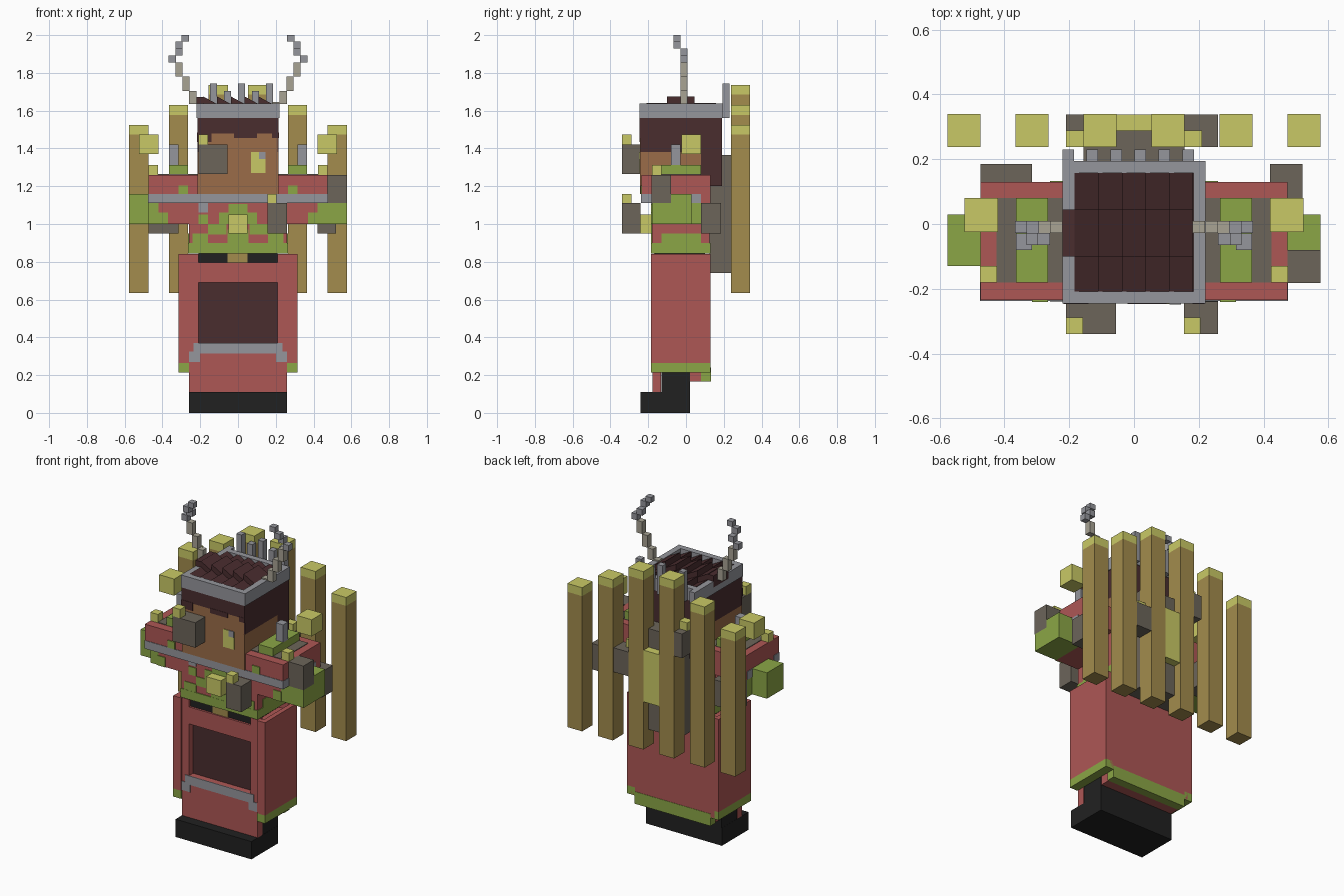
import bpy, bmesh


def lin(c):
    c /= 255
    return c / 12.92 if c <= 0.04045 else ((c + 0.055) / 1.055) ** 2.4


COLORS = {
    "red_cloth": (174, 87, 85), "green_trim": (139, 166, 70), "grey_metal": (149, 150, 156),
    "dark_hair": (74, 45, 47), "brown_skin": (155, 108, 72), "stone": (108, 101, 90),
    "yellow_glow": (201, 201, 102), "gold_wood": (163, 140, 77), "black_leather": (33, 33, 33),
    "beige_horn": (168, 163, 148),
}
MATS = {}
for name, rgb in COLORS.items():
    m = bpy.data.materials.new(name)
    m.diffuse_color = (*[lin(c) for c in rgb], 1)
    MATS[name] = m


def finish(name, color, bm):
    bmesh.ops.recalc_face_normals(bm, faces=bm.faces)
    me = bpy.data.meshes.new(name)
    bm.to_mesh(me)
    bm.free()
    me.materials.append(MATS[color])
    ob = bpy.data.objects.new(name, me)
    bpy.context.collection.objects.link(ob)
    return ob


def box(name, color, x0, x1, y0, y1, z0, z1):
    bm = bmesh.new()
    bmesh.ops.create_cube(bm, size=1)
    for v in bm.verts:
        v.co.x = x1 if v.co.x > 0 else x0
        v.co.y = y1 if v.co.y > 0 else y0
        v.co.z = z1 if v.co.z > 0 else z0
    return finish(name, color, bm)


def pair(name, color, x0, x1, *yz):
    box(name + "_right", color, x0, x1, *yz)
    box(name + "_left", color, -x1, -x0, *yz)


def plate(name, color, x0, x1, z0, z1, y):
    """thin painted patch on a front-facing surface at depth y"""
    box(name, color, x0, x1, y - 0.004, y + 0.002, z0, z1)


# Boots and legs
box("boots", "black_leather", -0.26, 0.26, -0.24, 0.02, 0, 0.11)
box("legs", "black_leather", -0.259, 0.259, -0.13, 0.02, 0.11, 0.23)

# Robe: core, side walls, back wall with stepped hem
box("robe_core", "red_cloth", -0.285, 0.285, -0.125, 0.10, 0.23, 0.80)
pair("robe_side", "red_cloth", 0.285, 0.315, -0.185, 0.13, 0.265, 0.84)
pair("robe_side_hem", "green_trim", 0.26, 0.315, -0.185, 0.13, 0.215, 0.265)
pair("robe_front_edge", "red_cloth", 0.26, 0.315, -0.185, -0.155, 0.265, 0.84)
box("robe_back", "red_cloth", -0.285, 0.285, 0.10, 0.13, 0.22, 0.84)
box("robe_back_hem", "green_trim", -0.26, 0.26, 0.08, 0.132, 0.165, 0.22)
box("robe_back_hem_upper", "green_trim", -0.26, 0.26, 0.12, 0.132, 0.22, 0.24)
box("robe_lining", "red_cloth", -0.255, 0.255, 0.02, 0.08, 0.165, 0.23)

# Front apron: framed dark panel with grey hem
box("apron_lower", "red_cloth", -0.26, 0.26, -0.178, -0.132, 0.11, 0.37)
box("apron_upper", "red_cloth", -0.26, 0.26, -0.178, -0.132, 0.69, 0.795)
pair("apron_side", "red_cloth", 0.21, 0.26, -0.178, -0.132, 0.37, 0.84)
box("apron_panel", "dark_hair", -0.21, 0.21, -0.14, -0.12, 0.36, 0.70)
plate("apron_hem", "grey_metal", -0.235, 0.235, 0.315, 0.37, -0.178)
for s in (-1, 1):
    a, b = sorted((s * 0.20, s * 0.262))
    plate("apron_hem_corner", "grey_metal", a, b, 0.27, 0.325, -0.178)

# Belt behind the apron notch
box("belt", "black_leather", -0.21, 0.21, -0.165, 0.10, 0.78, 0.85)
plate("belt_buckle", "gold_wood", -0.055, 0.05, 0.79, 0.85, -0.166)

# Torso with green vest pattern
box("torso", "red_cloth", -0.26, 0.26, -0.18, 0.125, 0.845, 1.2)
box("vest_hem", "green_trim", -0.264, 0.264, -0.185, 0.13, 0.845, 0.90)
pair("vest_side", "green_trim", 0.255, 0.264, -0.13, 0.08, 0.90, 0.95)
VEST = [(0.16, 0.24, 0.90, 0.95), (0.0, 0.055, 0.90, 0.97), (0.06, 0.16, 0.945, 1.0),
        (0.04, 0.10, 1.0, 1.06), (0.0, 0.05, 1.05, 1.105), (0.16, 0.21, 1.0, 1.05)]
for x0, x1, z0, z1 in VEST:
    for s in (-1, 1):
        a, b = sorted((s * x0, s * x1))
        plate("vest_patch", "green_trim", a, b, z0, z1, -0.18)
box("chest_gem", "yellow_glow", -0.05, 0.05, -0.24, -0.17, 0.95, 1.05)
box("chest_stone", "stone", 0.155, 0.26, -0.34, -0.24, 0.95, 1.11)
box("chest_stone_tip", "yellow_glow", 0.155, 0.205, -0.34, -0.288, 1.11, 1.16)

# Sleeves with grey band
box("sleeves", "red_cloth", -0.474, 0.474, -0.235, 0.13, 1.16, 1.26)
box("sleeve_band", "grey_metal", -0.476, 0.476, -0.238, -0.18, 1.11, 1.16)
box("sleeve_under", "red_cloth", -0.474, 0.474, -0.18, 0.13, 1.11, 1.16)
pair("sleeve_side_band", "grey_metal", 0.47, 0.478, 0.02, 0.08, 1.11, 1.16)
plate("band_notch", "grey_metal", -0.21, -0.16, 1.06, 1.11, -0.18)
pair("sleeve_top", "stone", 0.215, 0.425, -0.18, 0.08, 1.255, 1.264)
pair("sleeve_patch", "green_trim", 0.265, 0.315, -0.241, -0.233, 1.16, 1.205)
pair("forearm", "red_cloth", 0.25, 0.42, -0.18, 0.08, 1.0, 1.11)
pair("forearm_patch", "green_trim", 0.37, 0.425, -0.185, -0.178, 1.0, 1.06)
pair("cuff", "green_trim", 0.42, 0.475, -0.18, 0.08, 1.0, 1.11)

# Shoulder growths
pair("shoulder_moss", "green_trim", 0.265, 0.365, -0.18, 0.08, 1.26, 1.312)
pair("shoulder_spike", "grey_metal", 0.315, 0.365, -0.08, -0.03, 1.31, 1.42)
pair("shoulder_bead", "yellow_glow", 0.423, 0.475, -0.18, -0.13, 1.26, 1.312)
pair("shoulder_cube", "yellow_glow", 0.42, 0.523, -0.025, 0.08, 1.37, 1.473)
box("arm_moss_left", "green_trim", -0.576, -0.47, -0.13, 0.03, 1.0, 1.16)
box("arm_moss_right", "green_trim", 0.47, 0.576, -0.18, 0.03, 1.0, 1.11)
box("arm_moss_right_upper", "green_trim", 0.47, 0.576, -0.08, 0.03, 1.11, 1.16)
box("arm_stone_right", "stone", 0.47, 0.576, -0.182, -0.08, 1.11, 1.26)
box("elbow_stone_left", "stone", -0.474, -0.315, 0.08, 0.185, 0.95, 1.11)
box("elbow_stone_right", "stone", 0.42, 0.52, 0.08, 0.185, 0.95, 1.11)

# Head: face, hair cap, fringe, eye and cheek stone
box("face", "brown_skin", -0.215, 0.215, -0.243, 0.08, 1.16, 1.38)
box("forehead", "brown_skin", -0.21, 0.21, -0.243, -0.2, 1.38, 1.48)
box("hair_back", "dark_hair", -0.215, 0.215, 0.08, 0.19, 1.20, 1.38)
box("hair_sides", "dark_hair", -0.215, 0.215, -0.24, 0.19, 1.38, 1.56)
box("hair_front", "dark_hair", -0.215, 0.215, -0.245, -0.2, 1.48, 1.56)
for x0, x1, z0 in ((-0.217, -0.14, 1.435), (-0.02, 0.10, 1.455), (0.18, 0.217, 1.455)):
    plate("fringe", "dark_hair", x0, x1, z0, 1.485, -0.243)
plate("eye", "yellow_glow", 0.07, 0.145, 1.27, 1.38, -0.243)
box("eye_glint", "grey_metal", 0.11, 0.145, -0.249, -0.244, 1.345, 1.382)
box("cheek_stone", "stone", -0.21, -0.055, -0.34, -0.24, 1.265, 1.42)
box("cheek_stone_tip", "yellow_glow", -0.21, -0.158, -0.34, -0.288, 1.42, 1.475)

# Crown ring, back spikes and saw-toothed hair strips inside the ring
pair("crown_side", "grey_metal", 0.183, 0.22, -0.245, 0.195, 1.56, 1.637)
box("crown_front", "grey_metal", -0.184, 0.184, -0.245, -0.208, 1.56, 1.637)
box("crown_back", "grey_metal", -0.184, 0.184, 0.158, 0.195, 1.56, 1.637)
for i in range(6):
    x = -0.203 + i * 0.074
    box("crown_spike", "grey_metal", x - 0.018, x + 0.018, 0.193, 0.23, 1.56,
        1.745 if i in (1, 3, 5) else 1.705 if i else 1.637)


def hair_strip(x0, x1, y0, y1, high, low):
    bm = bmesh.new()
    profile = [(x0, 1.56), (x1, 1.56), (x1, low), (x0, high)]
    f = bm.faces.new([bm.verts.new((x, y0, z)) for x, z in profile])
    ext = bmesh.ops.extrude_face_region(bm, geom=[f])
    for v in ext["geom"]:
        if isinstance(v, bmesh.types.BMVert):
            v.co.y = y1
    finish("hair_strip", "dark_hair", bm)


for i in range(5):
    x = -0.184 + i * 0.0732
    for y0, y1, lift in ((-0.208, -0.1, 0), (-0.1, 0.045, 0.035), (0.045, 0.158, 0)):
        hair_strip(x, x + 0.0732, y0, y1, 1.64 + lift, 1.60 + lift)
box("hair_tuft", "dark_hair", -0.221, -0.184, -0.1, 0.045, 1.60, 1.672)

# Horns: chains of small blocks
HORN = [(0.20, 1.60, 1.645, -0.028), (0.24, 1.635, 1.705, -0.028), (0.276, 1.705, 1.78, -0.028),
        (0.313, 1.78, 1.855, -0.028), (0.348, 1.855, 1.893, -0.028), (0.313, 1.893, 1.93, -0.028),
        (0.313, 1.93, 1.967, -0.065), (0.279, 1.967, 2.0, -0.065)]
for i, (x, z0, z1, y) in enumerate(HORN):
    pair("horn_block", "beige_horn" if i < 4 else "grey_metal",
         x - 0.019, x + 0.019, y, y + 0.037, z0, z1)

# Fan of wooden posts on the back
for x, top in ((0.525, 1.525), (0.315, 1.63), (0.105, 1.737)):
    pair("post", "gold_wood", x - 0.051, x + 0.051, 0.237, 0.34, 0.635, top - 0.052)
    pair("post_cap", "yellow_glow", x - 0.051, x + 0.051, 0.237, 0.34, top - 0.052, top)
box("back_slab", "stone", -0.156, 0.156, 0.125, 0.237, 0.74, 1.365)
box("back_slab_ridge", "stone", -0.054, 0.054, 0.237, 0.288, 0.74, 1.365)
box("back_gem", "yellow_glow", -0.054, 0.054, 0.237, 0.338, 0.93, 1.25)
box("back_stone_left", "stone", -0.21, -0.156, 0.237, 0.338, 1.27, 1.42)
box("back_stone_left_tip", "yellow_glow", -0.21, -0.156, 0.237, 0.288, 1.42, 1.47)
box("back_stone_right", "stone", 0.156, 0.26, 0.237, 0.338, 1.06, 1.21)
box("back_stone_right_tip", "yellow_glow", 0.156, 0.21, 0.237, 0.288, 1.21, 1.26)
